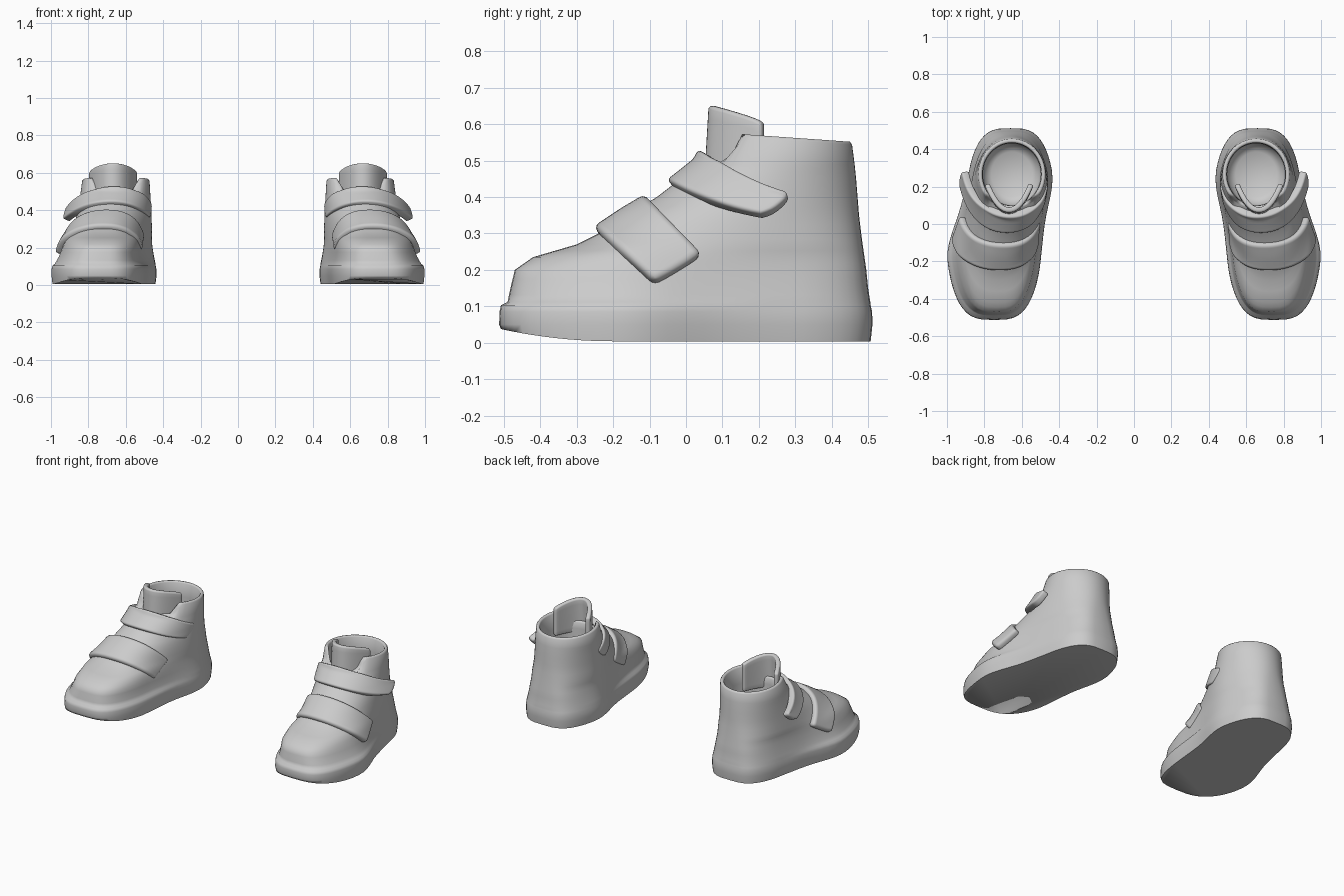
import bpy, bmesh, math
from mathutils import Vector

if "Cube" in bpy.data.objects:
    bpy.data.objects.remove(bpy.data.objects["Cube"], do_unlink=True)

grey = bpy.data.materials.new("plain_grey")
grey.use_nodes = True
grey.diffuse_color = (0.6, 0.6, 0.6, 1)
grey.node_tree.nodes["Principled BSDF"].inputs["Base Color"].default_value = (0.6, 0.6, 0.6, 1)

N = 64  # points around each horizontal section

# z: toe y, heel y, ball half width, ball centre x, heel half width, heel centre x, roundness
LEVELS = [
    (0.112, -0.490, 0.506, 0.247, 0.747, 0.244, 0.660, 0.62),
    (0.15, -0.482, 0.500, 0.231, 0.741, 0.236, 0.660, 0.63),
    (0.20, -0.470, 0.495, 0.218, 0.734, 0.227, 0.660, 0.65),
    (0.235, -0.420, 0.490, 0.209, 0.731, 0.222, 0.660, 0.69),
    (0.27, -0.300, 0.485, 0.200, 0.727, 0.218, 0.660, 0.75),
    (0.30, -0.240, 0.481, 0.194, 0.722, 0.214, 0.659, 0.80),
    (0.35, -0.165, 0.475, 0.184, 0.713, 0.207, 0.658, 0.88),
    (0.40, -0.080, 0.471, 0.174, 0.700, 0.199, 0.657, 0.94),
    (0.45, -0.015, 0.467, 0.170, 0.685, 0.192, 0.656, 0.97),
    (0.49, 0.035, 0.463, 0.171, 0.672, 0.187, 0.655, 1.00),
    (0.56, 0.075, 0.456, 0.180, 0.655, 0.180, 0.653, 1.00),
]
SOLE = (-0.513, 0.512, 0.263, 0.748, 0.250, 0.660, 0.60)


def section(z):
    """Section parameters of the upper at height z."""
    z = min(max(z, LEVELS[0][0]), LEVELS[-1][0])
    for a, b in zip(LEVELS, LEVELS[1:]):
        if z <= b[0]:
            t = (z - a[0]) / (b[0] - a[0])
            return [p + (q - p) * t for p, q in zip(a[1:], b[1:])]


def span(par, y, z):
    """Centre x and half width of a section at a given y."""
    yf, yb, hf, cf, hb, cb, p = par
    t = min(max((y + 0.2) / 0.5, 0), 1)
    t = t * t * (3 - 2 * t)
    v = min(max((2 * y - yf - yb) / (yb - yf), -1), 1)
    waist = 1 - 0.09 * max(0, 1 - z / 0.5) * math.exp(-((y - 0.05) / 0.16) ** 2)
    return cf + (cb - cf) * t, (hf + (hb - hf) * t) * waist * (1 - v * v) ** (p / 2)


def ring(par, z, inset=0.0):
    yf, yb = par[0] + inset, par[1] - inset
    par = [yf, yb, par[2] - inset, par[3], par[4] - inset, par[5], par[6]]
    pts = []
    for i in range(N):
        a = 2 * math.pi * i / N
        y = (yf + yb) / 2 + (yb - yf) / 2 * math.sin(a)
        c, w = span(par, y, z)
        pts.append(Vector((c + math.copysign(w, math.cos(a)), y, z)))
    return pts


def finish(name, bm, angle, thickness=0.0):
    bmesh.ops.recalc_face_normals(bm, faces=bm.faces)
    me = bpy.data.meshes.new(name)
    bm.to_mesh(me)
    bm.free()
    ob = bpy.data.objects.new(name, me)
    bpy.context.collection.objects.link(ob)
    me.materials.append(grey)
    bpy.ops.object.select_all(action='DESELECT')
    ob.select_set(True)
    bpy.context.view_layer.objects.active = ob
    bpy.ops.object.shade_smooth_by_angle(angle=math.radians(angle))
    if thickness:
        so = ob.modifiers.new("thickness", 'SOLIDIFY')
        so.thickness, so.offset = thickness, 0
        be = ob.modifiers.new("soft_edges", 'BEVEL')
        be.width, be.segments = thickness * 0.35, 3
        be.limit_method, be.angle_limit = 'ANGLE', math.radians(55)
    # the second shoe of the pair
    ob.modifiers.new("pair", 'MIRROR').use_mirror_merge = False


def closed_loft(name, rings, angle):
    bm = bmesh.new()
    loops = [[bm.verts.new(p) for p in r] for r in rings]
    for a, b in zip(loops, loops[1:]):
        for i in range(N):
            j = (i + 1) % N
            bm.faces.new((a[i], a[j], b[j], b[i]))
    bm.faces.new(loops[0])
    bm.faces.new(loops[-1])
    finish(name, bm, angle)


def sheet(name, rows, thickness):
    bm = bmesh.new()
    grid = [[bm.verts.new(p) for p in r] for r in rows]
    for a, b in zip(grid, grid[1:]):
        for i in range(len(a) - 1):
            bm.faces.new((a[i], a[i + 1], b[i + 1], b[i]))
    finish(name, bm, 80, thickness)


def rim(inset, lift):
    """Top edge of the collar, dipping at the throat."""
    pts = ring(section(0.56), 0.56, inset)
    for p in pts:
        k = min(max((p.y - 0.12) / 0.035, 0), 1)
        p.z = 0.505 + k * (0.063 - 0.07 * (p.y - 0.22)) + lift
    return pts


# Shoe body: sole with a lifted toe, then outer wall, rim, lining and insole
bottom = ring(SOLE, 0.0, 0.005)
for p in bottom:
    p.z = 0.004 + 0.034 * (max(0, -p.y - 0.2) / 0.31) ** 2
rings = [bottom, ring(SOLE, 0.05), ring(SOLE, 0.085, 0.001), ring(SOLE, 0.103, 0.005)]
for a, b in zip(LEVELS[:-1], LEVELS[1:]):
    rings.append(ring(a[1:], a[0]))
    if b[0] < 0.5:
        mid = (a[0] + b[0]) / 2
        rings.append(ring(section(mid), mid))
rings += [rim(0, -0.008), rim(0.006, 0), rim(0.016, 0), rim(0.022, -0.008)]
rings += [ring(section(0.56), z, i) for z, i in ((0.46, 0.025), (0.3, 0.022), (0.2, 0.03), (0.17, 0.07))]
closed_loft("shoe_body", rings, 75)

# Tongue: a plate with a V-shaped plan standing in the throat
rows = []
for k in range(7):
    h = k / 6
    row = []
    for i in range(25):
        u = i / 12 - 1
        front = 1 - abs(u) ** 2.1
        top = 0.605 + 0.045 * front ** 0.8
        z = 0.43 + (top - 0.43) * h
        y = 0.212 - (0.149 - 0.013 * h) * front
        row.append((0.668 + 0.118 * u, y, z))
    rows.append(row)
sheet("tongue", rows, 0.028)


def strap(name, z_low, z_high, end_low, end_high, inner, flare, round_end, sag, thickness):
    """Band over the instep, laid on the upper; ends are (y, z) on the outer side."""
    rows = []
    M, W = 18, 8
    for j in range(W + 1):
        w = j / W
        z0 = z_low + (z_high - z_low) * w
        y0 = section(z0)[0]
        y1 = end_low[0] + (end_high[0] - end_low[0]) * w
        z1 = end_low[1] + (end_high[1] - end_low[1]) * w
        row = []
        for i in range(-M, M + 1):
            reach = 1 - round_end * abs(2 * w - 1) ** 3
            t = (abs(i) / M) ** 2 * reach * (inner if i < 0 else 1)
            y = y0 + (y1 - y0) * t
            z = z0 + (z1 - z0) * t - sag * 4 * t * (1 - t)
            c, hw = span(section(z), y, z)
            x = c + math.copysign(hw, i)
            # the outer end lifts off, the inner end sinks into the wall
            x += flare * t ** 1.5 if i > 0 else 0.022 * t
            row.append((x, y, z))
        rows.append(row)
    sheet(name, rows, thickness)


# Closing straps
strap("lower_strap", 0.300, 0.388, (-0.085, 0.160), (0.045, 0.238), 0.85, 0.012, 0.02, 0.0, 0.048)
strap("upper_strap", 0.432, 0.520, (0.225, 0.345), (0.295, 0.405), 0.75, 0.060, 0.07, 0.012, 0.042)
